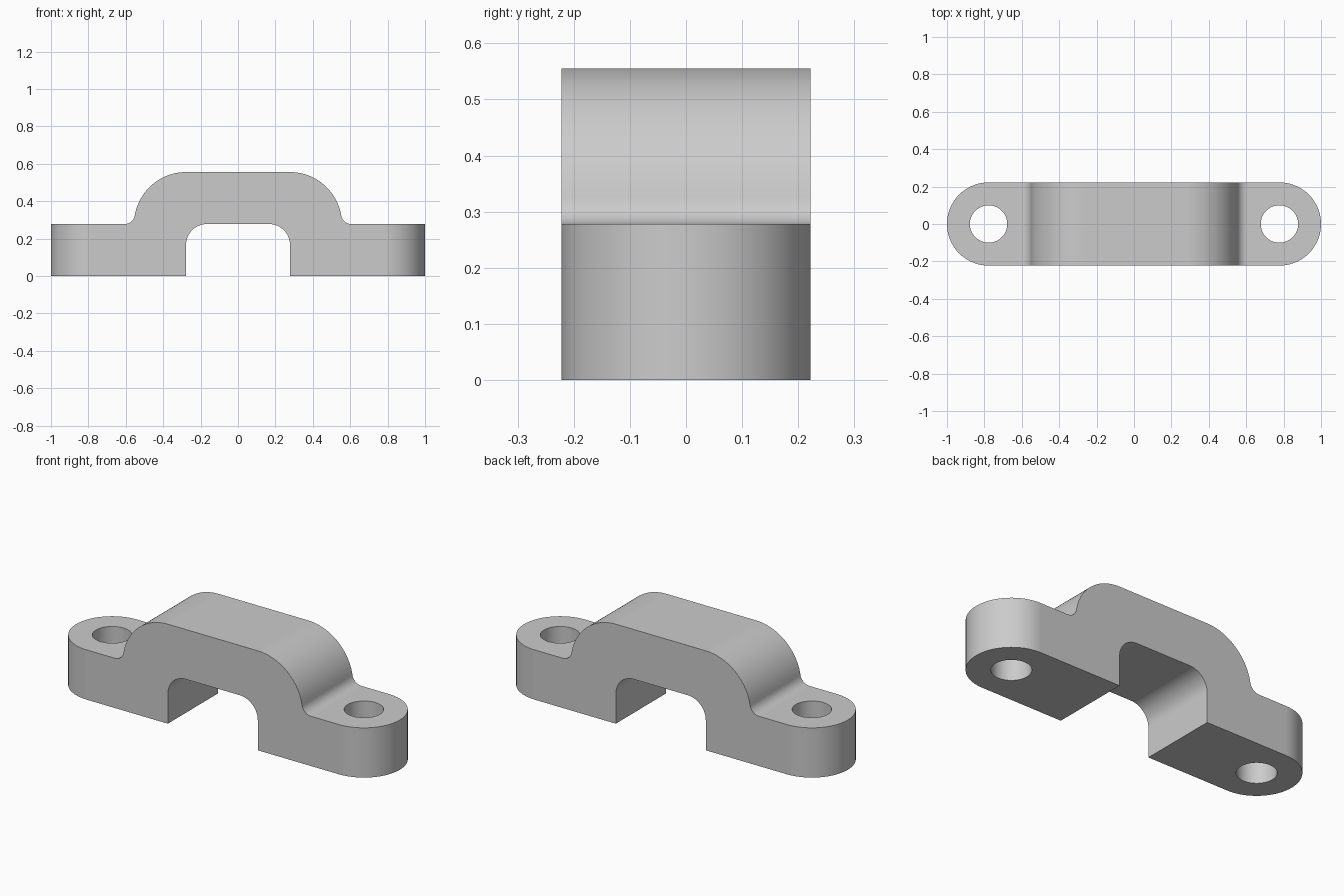
import bpy, bmesh
from math import sin, cos, pi, asin, sqrt, radians
from mathutils import Vector

if "Cube" in bpy.data.objects:
    bpy.data.objects.remove(bpy.data.objects["Cube"], do_unlink=True)

U = 1 / 18           # design unit: the clamp is 36 units long
HALF = 18 * U        # half length
END_R = 4 * U        # rounded end radius
EAR_X = HALF - END_R # centre of the ears and holes
HOLE_R = 0.1
BEND = 5 * U         # ear height, slot half width, slot height, outer bend radius
SLOT_R = 2 * U       # inner slot corner radius
FILLET = U           # blend between bridge and ear


def arc(cx, cy, r, start, end, steps):
    """Points along an arc, angles in radians."""
    return [(cx + r * cos(start + (end - start) * i / steps),
             cy + r * sin(start + (end - start) * i / steps)) for i in range(steps + 1)]


def prism(name, outline, origin, axis_u, axis_v, extrude):
    """Extrude a 2D outline, laid on two axes, into a solid."""
    bm = bmesh.new()
    u, v, o = Vector(axis_u), Vector(axis_v), Vector(origin)
    face = bm.faces.new([bm.verts.new(o + u * a + v * b) for a, b in outline])
    made = bmesh.ops.extrude_face_region(bm, geom=[face])["geom"]
    bmesh.ops.translate(bm, vec=extrude, verts=[e for e in made if isinstance(e, bmesh.types.BMVert)])
    bmesh.ops.recalc_face_normals(bm, faces=bm.faces)
    mesh = bpy.data.meshes.new(name)
    bm.to_mesh(mesh)
    bm.free()
    obj = bpy.data.objects.new(name, mesh)
    bpy.context.collection.objects.link(obj)
    return obj


def plan_prism(name, outline):
    """Tall vertical solid from a plan outline."""
    return prism(name, outline, (0, 0, -1), (1, 0, 0), (0, 1, 0), (0, 0, 3))


# Side profile, right half: slot, foot, ear, fillet, outer bend
tilt = asin(FILLET / (BEND + FILLET))
fillet_x = BEND + sqrt((BEND + FILLET) ** 2 - FILLET ** 2)
half = arc(BEND - SLOT_R, BEND - SLOT_R, SLOT_R, pi / 2, 0, 16)
half += [(BEND, 0), (HALF * 1.2, 0), (HALF * 1.2, BEND)]
half += arc(fillet_x, BEND + FILLET, FILLET, -pi / 2, -pi + tilt, 12)
half += arc(BEND, BEND, BEND, tilt, pi / 2, 24)[1:]
profile = half + [(-x, z) for x, z in reversed(half)]
clamp = prism("strap_clamp", profile, (0, -0.4, 0), (1, 0, 0), (0, 0, 1), (0, 0.8, 0))

# Plan outline with rounded ends, and the two screw holes
plan = arc(EAR_X, 0, END_R, -pi / 2, pi / 2, 40) + arc(-EAR_X, 0, END_R, pi / 2, 3 * pi / 2, 40)
cutters = [(plan_prism("plan_cutter", plan), "INTERSECT")]
for side, name in ((1, "left_hole_cutter"), (-1, "right_hole_cutter")):
    circle = arc(side * EAR_X, 0, HOLE_R, 0, 2 * pi, 48)[:-1]
    cutters.append((plan_prism(name, circle), "DIFFERENCE"))

bpy.ops.object.select_all(action="DESELECT")
bpy.context.view_layer.objects.active = clamp
clamp.select_set(True)
for cutter, operation in cutters:
    mod = clamp.modifiers.new(cutter.name, "BOOLEAN")
    mod.object, mod.operation, mod.solver = cutter, operation, "EXACT"
    bpy.ops.object.modifier_apply(modifier=mod.name)
    bpy.data.objects.remove(cutter, do_unlink=True)

# Plain grey metal
grey = bpy.data.materials.new("plain_grey")
grey.use_nodes = True
colour = (0.6, 0.6, 0.6, 1)
grey.diffuse_color = colour
grey.node_tree.nodes["Principled BSDF"].inputs["Base Color"].default_value = colour
clamp.data.materials.clear()
clamp.data.materials.append(grey)

# Smooth bends, crisp edges, flat faces kept flat
bpy.ops.object.shade_smooth_by_angle(angle=radians(30))
weighted = clamp.modifiers.new("flat_face_normals", "WEIGHTED_NORMAL")
weighted.keep_sharp = True
